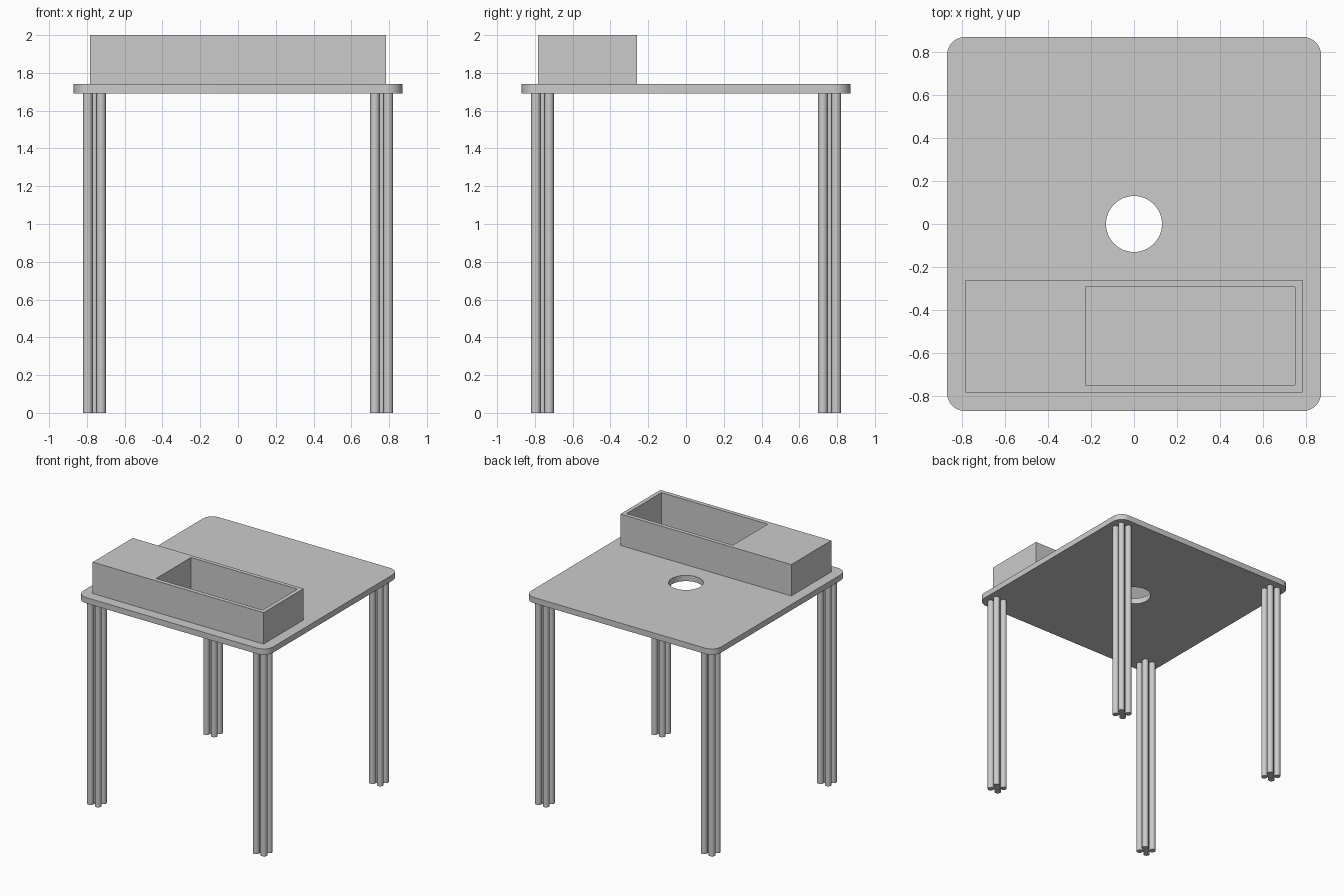
import bpy
import bmesh
from math import radians, sqrt

if "Cube" in bpy.data.objects:
    bpy.data.objects.remove(bpy.data.objects["Cube"])


def activate(obj):
    bpy.ops.object.select_all(action='DESELECT')
    obj.select_set(True)
    bpy.context.view_layer.objects.active = obj


def box(name, x0, x1, y0, y1, z0, z1):
    bpy.ops.mesh.primitive_cube_add(size=1)
    obj = bpy.context.object
    obj.name = name
    for v in obj.data.vertices:
        v.co.x = x1 if v.co.x > 0 else x0
        v.co.y = y1 if v.co.y > 0 else y0
        v.co.z = z1 if v.co.z > 0 else z0
    return obj


def cut(obj, cutter):
    activate(obj)
    mod = obj.modifiers.new("cut", 'BOOLEAN')
    mod.operation = 'DIFFERENCE'
    mod.solver = 'EXACT'
    mod.object = cutter
    bpy.ops.object.modifier_apply(modifier=mod.name)
    bpy.data.objects.remove(cutter, do_unlink=True)


LEG_TOP, TOP, HALF = 1.692, 1.74, 0.87

# Tabletop: square slab with rounded corners and a round hole
tabletop = box("tabletop", -HALF, HALF, -HALF, HALF, LEG_TOP, TOP)
bm = bmesh.new()
bm.from_mesh(tabletop.data)
upright = [e for e in bm.edges if abs(e.verts[0].co.z - e.verts[1].co.z) > 0.01]
bmesh.ops.bevel(bm, geom=upright, offset=0.087, offset_type='OFFSET',
                segments=10, profile=0.5, affect='EDGES')
bm.to_mesh(tabletop.data)
bm.free()
bpy.ops.mesh.primitive_cylinder_add(vertices=64, radius=0.13, depth=0.4,
                                    location=(0, 0, TOP))
cut(tabletop, bpy.context.object)
bpy.ops.object.shade_smooth_by_angle(angle=radians(30))

# Storage box: solid block at one end, open compartment at the other
storage = box("storage_box", -0.783, 0.783, -0.783, -0.26, TOP, 2.0)
cut(storage, box("compartment_cutter", -0.226, 0.749, -0.748, -0.293, 1.6, 2.2))

# Legs: each a bundle of four touching rods around a central rod
ROD = 0.0249
LEG = 0.76
step = ROD * sqrt(2)
offsets = [(0, 0)] + [(sx * step, sy * step) for sx in (-1, 1) for sy in (-1, 1)]
for side, sx in (("left", -1), ("right", 1)):
    for end, sy in (("front", -1), ("back", 1)):
        rods = []
        for dx, dy in offsets:
            bpy.ops.mesh.primitive_cylinder_add(
                vertices=32, radius=ROD, depth=LEG_TOP,
                location=(sx * LEG + dx, sy * LEG + dy, LEG_TOP / 2))
            rods.append(bpy.context.object)
        for rod in rods:
            rod.select_set(True)
        bpy.context.view_layer.objects.active = rods[0]
        bpy.ops.object.join()
        bpy.context.object.name = f"{end}_{side}_leg"
        bpy.ops.object.shade_smooth_by_angle(angle=radians(30))
